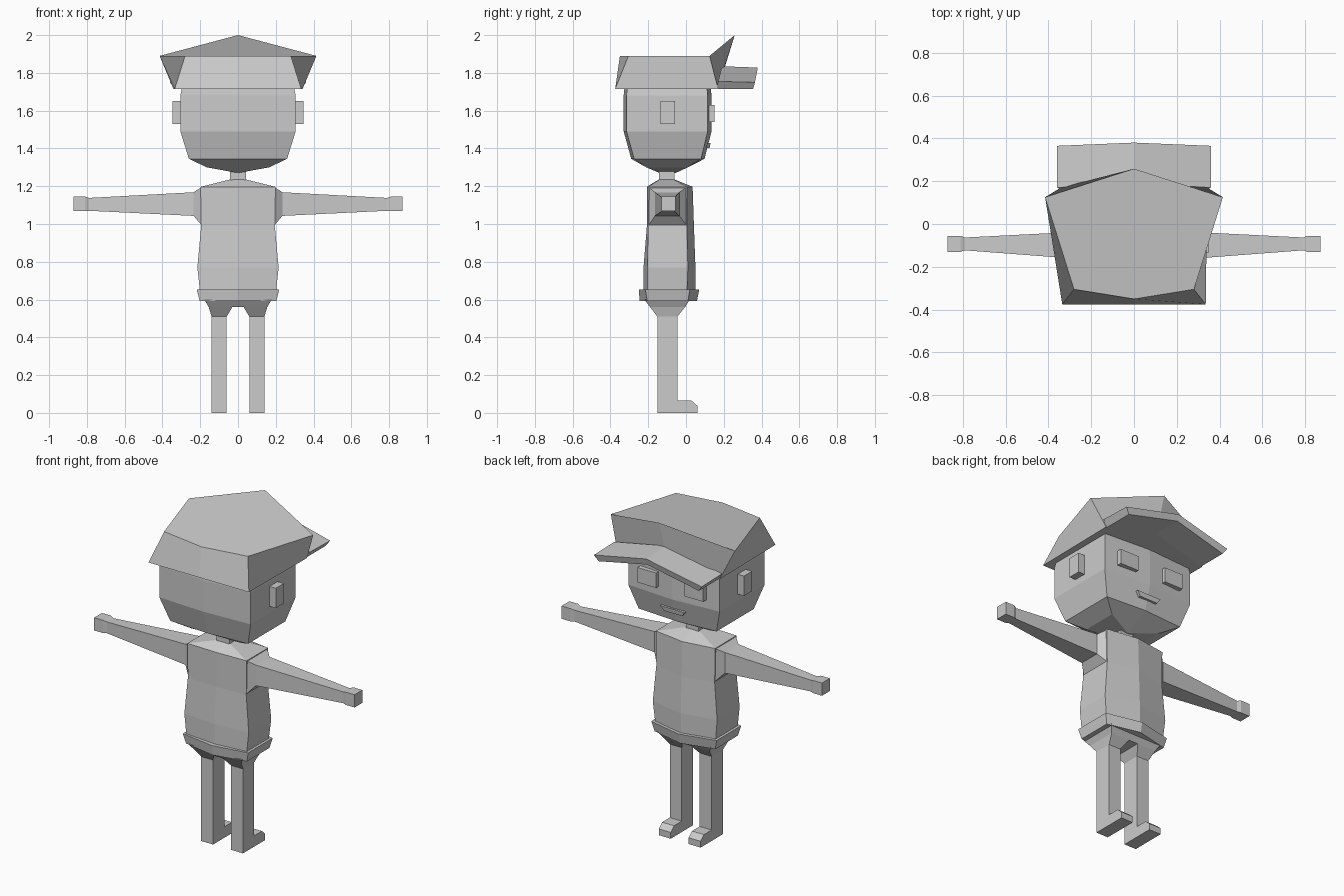
import bpy, bmesh

grey = bpy.data.materials.new("plain_grey")
grey.diffuse_color = (0.6, 0.6, 0.6, 1)


def loft(name, rings, mirror=False):
    """Bridge rings of points, cap both ends, optionally mirror across x."""
    bm = bmesh.new()
    loops = [[bm.verts.new(p) for p in r] for r in rings]
    n = len(rings[0])
    for a, b in zip(loops, loops[1:]):
        for i in range(n):
            j = (i + 1) % n
            bm.faces.new((a[i], a[j], b[j], b[i]))
    bm.faces.new(loops[0])
    bm.faces.new(loops[-1])
    bmesh.ops.recalc_face_normals(bm, faces=bm.faces)
    me = bpy.data.meshes.new(name)
    bm.to_mesh(me)
    bm.free()
    me.materials.append(grey)
    ob = bpy.data.objects.new(name, me)
    bpy.context.collection.objects.link(ob)
    if mirror:
        m = ob.modifiers.new("mirror", "MIRROR")
        m.use_mirror_merge = False
    return ob


def quad_z(x0, x1, y0, y1, z):
    return [(x0, y0, z), (x1, y0, z), (x1, y1, z), (x0, y1, z)]


def quad_x(x, y0, y1, z0, z1):
    return [(x, y0, z0), (x, y1, z0), (x, y1, z1), (x, y0, z1)]


def hexa(x, z, back_mid, back, front, front_mid, z_mid=None):
    """Six-sided ring whose front and back bulge at the centre line."""
    zm = z if z_mid is None else z_mid
    return [(0, front_mid, zm), (x, front, z), (x, back, z),
            (0, back_mid, zm), (-x, back, z), (-x, front, z)]


def box(name, x0, x1, y0, y1, z0, z1, mirror=False):
    return loft(name, [quad_z(x0, x1, y0, y1, z0), quad_z(x0, x1, y0, y1, z1)], mirror)


# Head, tapering to the chin
loft("head", [
    hexa(0.165, 1.30, -0.14, -0.21, 0.01, -0.055, 1.27),
    hexa(0.26, 1.345, -0.29, -0.275, 0.08, 0.098),
    hexa(0.305, 1.49, -0.33, -0.315, 0.115, 0.135),
    hexa(0.305, 1.68, -0.33, -0.315, 0.115, 0.135),
    hexa(0.295, 1.73, -0.325, -0.31, 0.11, 0.13),
    hexa(0.26, 1.80, -0.29, -0.28, 0.09, 0.11)])
box("ear", 0.29, 0.347, -0.135, -0.058, 1.53, 1.65, True)
box("eye", 0.095, 0.22, 0.10, 0.15, 1.54, 1.63, True)
loft("mouth", [quad_z(-0.06, 0.06, 0.09, 0.125, 1.402),
               quad_z(-0.082, 0.082, 0.09, 0.13, 1.43)])
box("neck", -0.042, 0.042, -0.143, -0.06, 1.21, 1.30)

# Cap crown, flared forward to a peak
loft("cap_crown", [
    hexa(0.34, 1.715, -0.375, -0.375, 0.17, 0.19, None),
    hexa(0.345, 1.735, -0.373, -0.372, 0.172, 0.20, 1.80),
    ])
crown = bpy.data.objects["cap_crown"]
bpy.data.objects.remove(crown)
loft("cap_crown", [
    [(0, 0.19, 1.79), (0.342, 0.17, 1.715), (0.335, -0.375, 1.715),
     (0, -0.375, 1.715), (-0.335, -0.375, 1.715), (-0.342, 0.17, 1.715)],
    [(0, 0.258, 2.0), (0.415, 0.125, 1.89), (0.28, -0.305, 1.89),
     (0, -0.35, 1.89), (-0.28, -0.305, 1.89), (-0.415, 0.125, 1.89)]])


# Arched cap brim
def brim_end(s):
    return [(0.36 * s, 0.17, 1.755), (0.36 * s, 0.365, 1.75),
            (0.335 * s, 0.355, 1.715), (0.335 * s, 0.16, 1.715)]


loft("cap_brim", [brim_end(-1),
                  [(0, 0.19, 1.835), (0, 0.38, 1.828), (0, 0.37, 1.79), (0, 0.18, 1.79)],
                  brim_end(1)])

# Shirt body with sloped shoulders
loft("shirt", [
    hexa(0.20, 0.63, -0.225, -0.205, 0.005, 0.05),
    hexa(0.215, 0.77, -0.225, -0.205, 0.01, 0.05),
    hexa(0.195, 0.99, -0.207, -0.20, 0.005, 0.042),
    hexa(0.198, 1.197, -0.207, -0.20, 0.005, 0.035),
    hexa(0.045, 1.235, -0.145, -0.14, -0.065, -0.06)])
loft("shirt_hem", [
    hexa(0.203, 0.592, -0.245, -0.205, 0.01, 0.058),
    hexa(0.218, 0.652, -0.25, -0.215, 0.02, 0.07)])

# Arms: shoulder, tapered sleeve, wrist and hand
loft("arm", [
    quad_x(0.19, -0.20, 0.005, 0.99, 1.197),
    quad_x(0.235, -0.165, -0.035, 1.043, 1.168),
    quad_x(0.79, -0.123, -0.063, 1.07, 1.138),
    quad_x(0.81, -0.13, -0.055, 1.068, 1.145),
    quad_x(0.87, -0.13, -0.055, 1.068, 1.145)], True)

# Pelvis and thighs
loft("pelvis", [quad_z(-0.155, 0.155, -0.19, -0.005, 0.56),
                quad_z(-0.178, 0.178, -0.22, 0.02, 0.60)])
loft("thigh", [quad_z(0.06, 0.14, -0.152, -0.045, 0.51),
               quad_z(0.03, 0.155, -0.19, -0.005, 0.56)], True)

# Leg and foot as one extruded side profile
profile = [(-0.152, 0), (0.06, 0), (0.06, 0.038), (0.028, 0.066),
           (-0.045, 0.066), (-0.045, 0.52), (-0.152, 0.52)]
loft("leg", [[(x, y, z) for y, z in profile] for x in (0.06, 0.14)], True)
